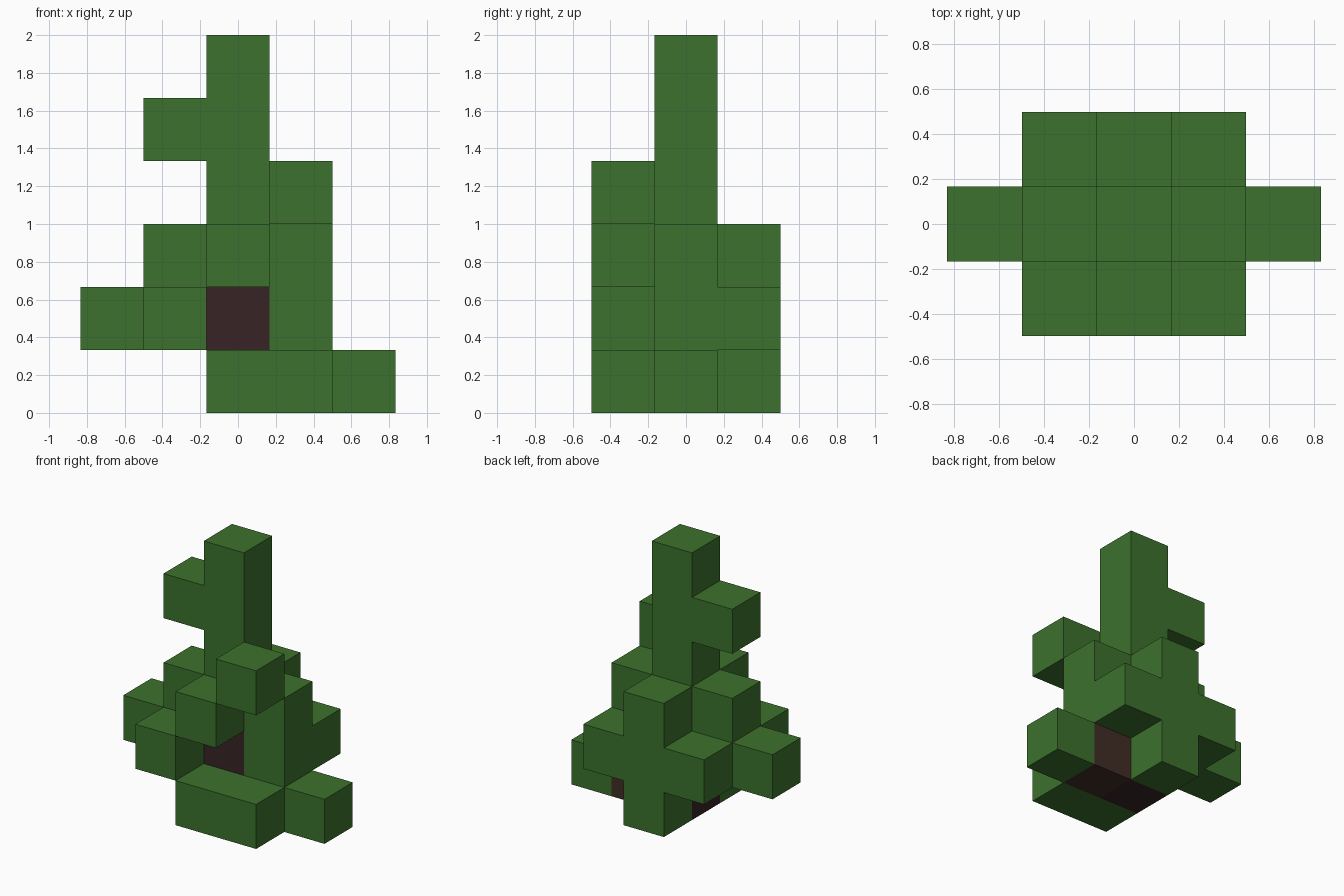
import bpy
import bmesh
from mathutils import Vector

cube = bpy.data.objects.get("Cube")
if cube:
    bpy.data.objects.remove(cube, do_unlink=True)

S = 1 / 3  # block size


def material(name, rgb):
    m = bpy.data.materials.new(name)
    m.use_nodes = True
    color = (*rgb, 1)
    m.diffuse_color = color
    m.node_tree.nodes["Principled BSDF"].inputs["Base Color"].default_value = color
    return m


LEAF = material("leaf green", (0.045, 0.165, 0.026))
BARK = material("dark bark", (0.038, 0.0176, 0.0185))
ROOT = material("root brown", (0.052, 0.026, 0.0185))


def tier(z, rows):
    """Blocks of one level; rows run back to front, '#' is a filled block."""
    return {(x - 2, 1 - r, z) for r, row in enumerate(rows)
            for x, mark in enumerate(row) if mark == "#"}


# Part name -> (material, blocks)
parts = {
    "trunk": (BARK, {(0, 0, 0), (0, 0, 1)}),
    "root": (ROOT, {(1, 0, 0)}),
    "ground_leaves": (LEAF, tier(0, ["..#..",
                                     "....#",
                                     "..##."])),
    "wide_branches": (LEAF, tier(1, [".###.",
                                     "##.#.",
                                     ".#..."])),
    "middle_branches": (LEAF, tier(2, ["..#..",
                                       ".###.",
                                       "..#.."])),
    "upper_branches": (LEAF, tier(3, [".....",
                                      "..#..",
                                      "...#."])),
    "crown": (LEAF, tier(4, [".....", ".##.."]) | tier(5, [".....", "..#.."])),
}
filled = set().union(*(cells for _, cells in parts.values()))

AXES = [Vector(v) for v in ((1, 0, 0), (0, 1, 0), (0, 0, 1))]


def build(name, mat, cells):
    """Make the exposed faces of a group of blocks."""
    bm = bmesh.new()
    for cell in sorted(cells):
        center = (Vector(cell) + AXES[2] / 2) * S
        for i, axis in enumerate(AXES):
            for sign in (-1, 1):
                n = axis * sign
                if tuple(int(c) for c in Vector(cell) + n) in filled:
                    continue
                u = AXES[(i + 1) % 3] * S / 2
                v = AXES[(i + 2) % 3] * S / 2 * sign
                mid = center + n * S / 2
                bm.faces.new([bm.verts.new(mid + p)
                              for p in (-u - v, u - v, u + v, v - u)])
    bmesh.ops.remove_doubles(bm, verts=bm.verts, dist=S / 100)
    mesh = bpy.data.meshes.new(name)
    bm.to_mesh(mesh)
    bm.free()
    mesh.materials.append(mat)
    bpy.context.collection.objects.link(bpy.data.objects.new(name, mesh))


for part, (mat, cells) in parts.items():
    build(part, mat, cells)
